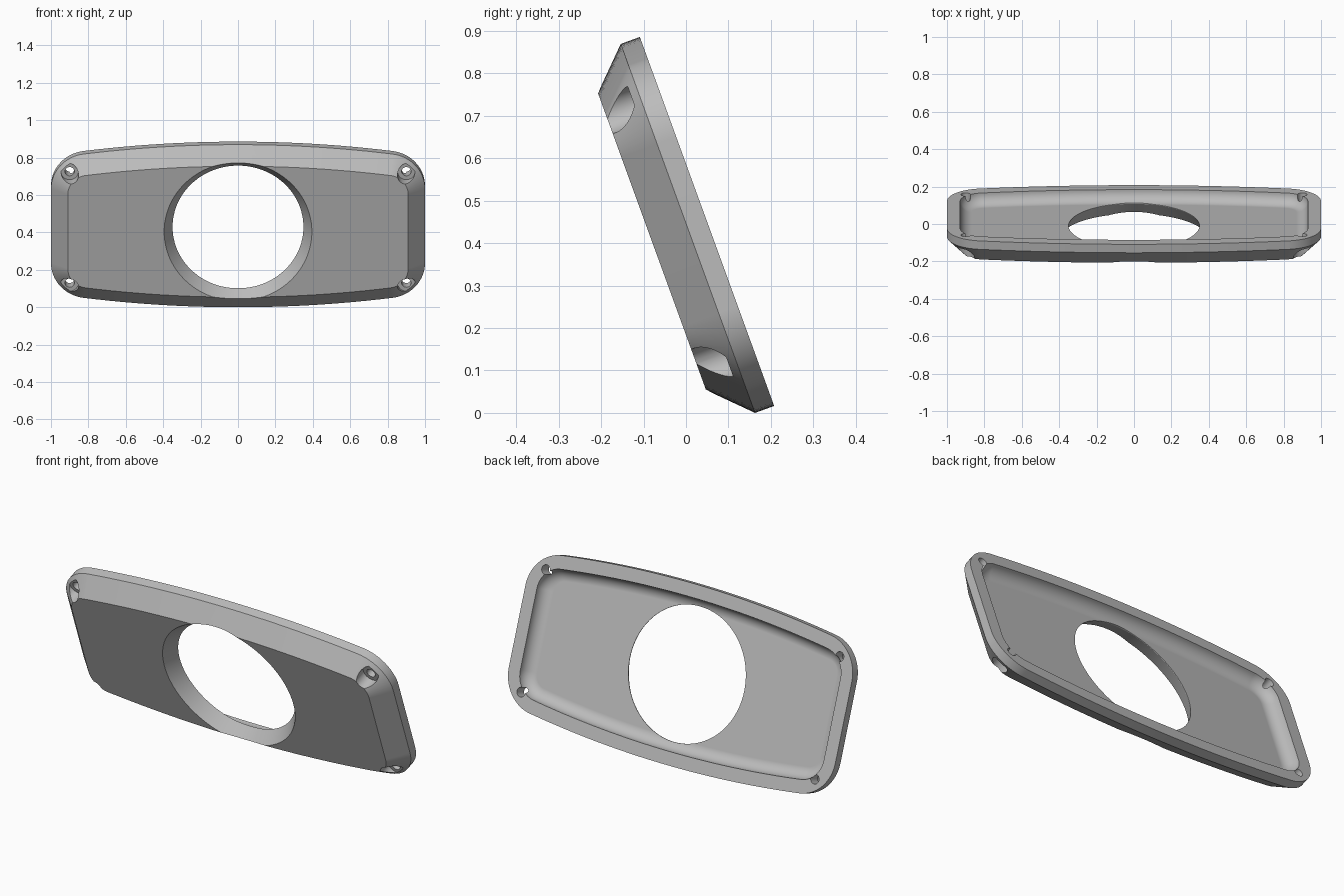
import bpy, bmesh, math
from mathutils import Matrix

cube = bpy.data.objects.get("Cube")
if cube:
    bpy.data.objects.remove(cube, do_unlink=True)

# Local frame: x across, y up the slope, z out of the front face (back rim at z = 0)
HALF_H, ARC_R, CORNER_R, CORNER_X = 0.4625, 6.4, 0.2, 0.8
LIP, DEPTH, CHAMFER = 0.048, 0.138, 0.09
RIM, RECESS = 0.07, 0.063
HOLE_R, SCREW_X, SCREW_Y = 0.35, 0.9, 0.317

grey = bpy.data.materials.new("plain_grey")
grey.use_nodes = True
grey.diffuse_color = (0.5, 0.5, 0.5, 1)
grey.node_tree.nodes["Principled BSDF"].inputs["Base Color"].default_value = (0.5, 0.5, 0.5, 1)


def outline(inset):
    """Rounded plate outline with bowed top and bottom, offset inwards."""
    arc_y = HALF_H - ARC_R
    corner_y = arc_y + math.sqrt((ARC_R - CORNER_R) ** 2 - CORNER_X ** 2)
    lean = math.asin(CORNER_X / (ARC_R - CORNER_R))
    r, big = CORNER_R - inset, ARC_R - inset
    quarter = []
    for i in range(17):
        a = (math.pi / 2 - lean) * i / 16
        quarter.append((CORNER_X + r * math.cos(a), corner_y + r * math.sin(a)))
    for i in range(1, 13):
        a = lean * (1 - i / 12)
        quarter.append((big * math.sin(a), arc_y + big * math.cos(a)))
    top = quarter + [(-x, y) for x, y in reversed(quarter[:-1])]
    return top + [(-x, -y) for x, y in top]


def circle(radius, cx=0, cy=0, n=96):
    return [(cx + radius * math.cos(math.tau * i / n),
             cy + radius * math.sin(math.tau * i / n)) for i in range(n)]


def loft(name, sections):
    """Closed solid through (outline points, height) sections."""
    bm = bmesh.new()
    rings = [[bm.verts.new((x, y, z)) for x, y in pts] for pts, z in sections]
    for a, b in zip(rings, rings[1:]):
        n = len(a)
        for i in range(n):
            j = (i + 1) % n
            bm.faces.new((a[i], a[j], b[j], b[i]))
    bm.faces.new(rings[0])
    bm.faces.new(rings[-1])
    bmesh.ops.recalc_face_normals(bm, faces=bm.faces)
    mesh = bpy.data.meshes.new(name)
    bm.to_mesh(mesh)
    bm.free()
    obj = bpy.data.objects.new(name, mesh)
    bpy.context.collection.objects.link(obj)
    return obj


# Plate: recess floor, rounded recess wall, rim, lip, chamfer, front face
sections = []
for i in range(11):
    a = math.pi / 2 * (1 - i / 10)
    sections.append((outline(RIM + RECESS * (1 - math.cos(a))), RECESS * math.sin(a)))
sections += [(outline(0), 0), (outline(0), LIP), (outline(CHAMFER), DEPTH)]
plate = loft("bezel_plate", sections)
plate.data.materials.append(grey)

# Large central opening, flaring towards the front
cutters = [loft("opening_cutter", [
    (circle(HOLE_R), -0.1), (circle(HOLE_R), 0.066),
    (circle(0.395), DEPTH), (circle(0.425), DEPTH + 0.048)])]

# Screw holes with flat-bottomed counterbores at the four corners
for sx in (-1, 1):
    for sy in (-1, 1):
        x, y = sx * SCREW_X, sy * SCREW_Y
        cutters.append(loft("screw_cutter", [
            (circle(0.025, x, y, 32), -0.1), (circle(0.025, x, y, 32), 0.067),
            (circle(0.047, x, y, 32), 0.067), (circle(0.047, x, y, 32), 0.25)]))

bpy.context.view_layer.objects.active = plate
for cutter in cutters:
    cutter.hide_render = True
    mod = plate.modifiers.new("cut", 'BOOLEAN')
    mod.operation = 'DIFFERENCE'
    mod.solver = 'EXACT'
    mod.object = cutter
    bpy.ops.object.modifier_apply(modifier=mod.name)
    bpy.data.objects.remove(cutter, do_unlink=True)

# Smooth curved walls, keep edges crisp
bpy.ops.object.select_all(action='DESELECT')
plate.select_set(True)
bpy.ops.object.shade_smooth_by_angle(angle=math.radians(25))
weighted = plate.modifiers.new("even_shading", 'WEIGHTED_NORMAL')
weighted.keep_sharp = True

# Lean the plate so its front looks forward and slightly down
plate.data.transform(Matrix.Translation((0, 0.0495, 0.451)) @ Matrix.Rotation(math.radians(110), 4, 'X'))
